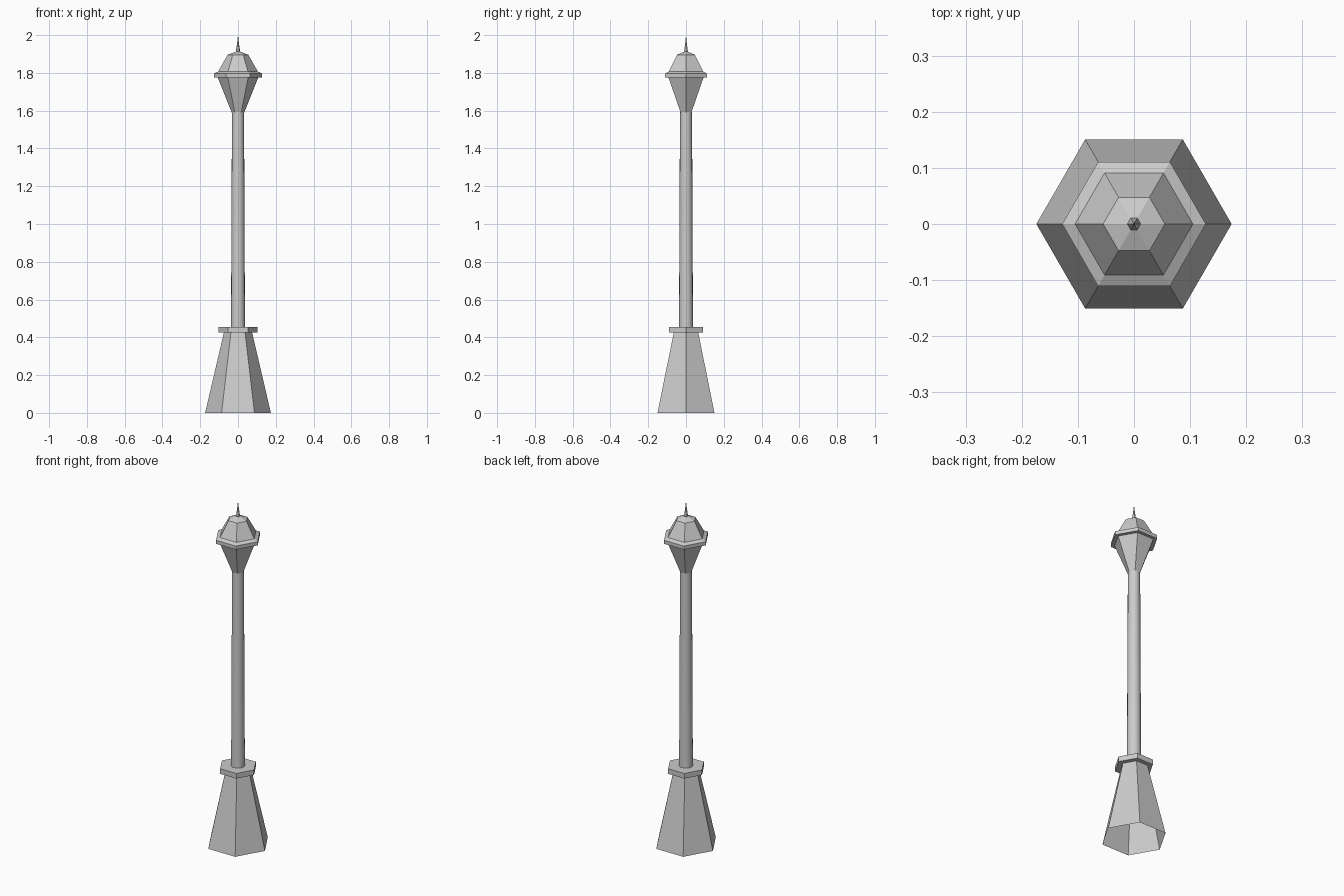
import bpy, bmesh
from math import cos, sin, tau

if "Cube" in bpy.data.objects:
    bpy.data.objects.remove(bpy.data.objects["Cube"])


def lathe(name, profile, sides):
    """Surface of revolution with open ends; radius 0 makes a point."""
    bm = bmesh.new()
    rings = []
    for r, z in profile:
        n = sides if r > 0 else 1
        rings.append([bm.verts.new((r * cos(tau * i / sides), r * sin(tau * i / sides), z))
                      for i in range(n)])
    for low, high in zip(rings, rings[1:]):
        for i in range(sides):
            j = (i + 1) % sides
            if len(high) == 1:
                bm.faces.new((low[i], low[j], high[0]))
            else:
                bm.faces.new((low[i], low[j], high[j], high[i]))
    mesh = bpy.data.meshes.new(name)
    bm.to_mesh(mesh)
    bm.free()
    obj = bpy.data.objects.new(name, mesh)
    bpy.context.collection.objects.link(obj)
    return obj


# Hollow tapered foot with its collar, open underneath
lathe("base", [(0.174, 0), (0.075, 0.425), (0.104, 0.425), (0.104, 0.455), (0.035, 0.455)], 6)

# Slightly tapered round pole
pole = lathe("pole", [(0.037, 0.455), (0.032, 1.592)], 16)
for face in pole.data.polygons:
    face.use_smooth = True

# Lantern glass, rim, roof and shallow cap
lathe("lantern", [(0.033, 1.59), (0.107, 1.775), (0.128, 1.775), (0.128, 1.796),
                  (0.105, 1.807), (0.055, 1.896), (0.012, 1.912)], 6)

# Spike on top
lathe("finial", [(0.012, 1.912), (0.006, 1.95), (0, 2.0)], 6)
